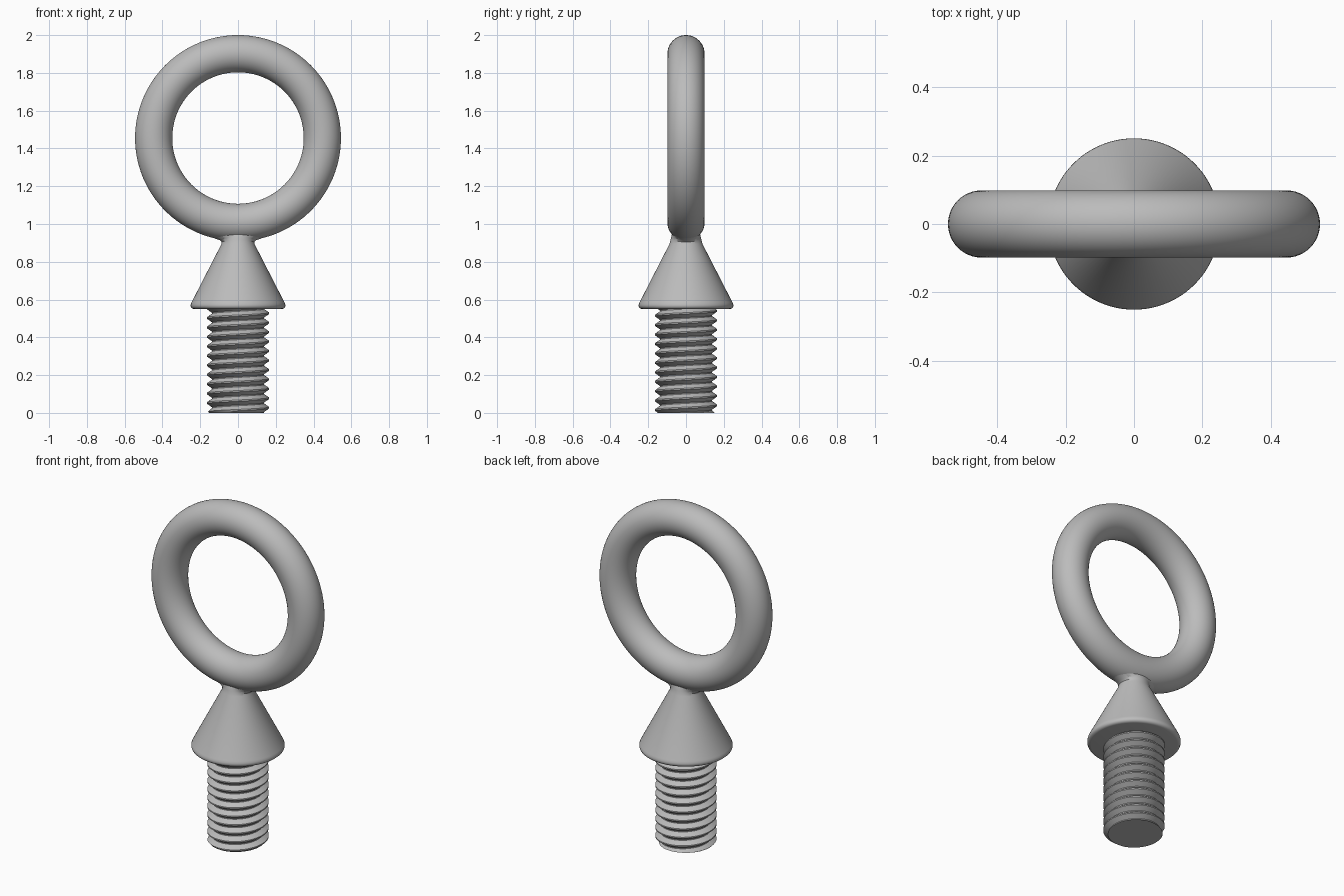
import bpy, bmesh, math
from math import sin, cos, tau, sqrt

if "Cube" in bpy.data.objects:
    bpy.data.objects.remove(bpy.data.objects["Cube"], do_unlink=True)

steel = bpy.data.materials.new("grey steel")
steel.use_nodes = True
color = (0.5, 0.5, 0.5, 1)
steel.diffuse_color = color
steel.node_tree.nodes["Principled BSDF"].inputs["Base Color"].default_value = color

RING_Z, RING_R, TUBE_R = 1.455, 0.4465, 0.0985
SHANK_TOP, PITCH = 0.552, 0.05
CREST, ROOT = 0.165, 0.138


def finish(obj, angle=30):
    """Give an object its material and smooth shading with sharp edges kept."""
    obj.data.materials.clear()
    obj.data.materials.append(steel)
    bpy.ops.object.select_all(action='DESELECT')
    obj.select_set(True)
    bpy.context.view_layer.objects.active = obj
    bpy.ops.object.shade_smooth_by_angle(angle=math.radians(angle))


def loft(name, loops, angle=30):
    """Skin a stack of closed vertex loops and cap both ends."""
    bm = bmesh.new()
    rows = [[bm.verts.new(p) for p in loop] for loop in loops]
    n = len(rows[0])
    for low, high in zip(rows, rows[1:]):
        for i in range(n):
            j = (i + 1) % n
            bm.faces.new((low[i], low[j], high[j], high[i]))
    bm.faces.new(rows[0][::-1])
    bm.faces.new(rows[-1])
    bmesh.ops.remove_doubles(bm, verts=bm.verts, dist=1e-5)
    bmesh.ops.recalc_face_normals(bm, faces=bm.faces)
    mesh = bpy.data.meshes.new(name)
    bm.to_mesh(mesh)
    bm.free()
    obj = bpy.data.objects.new(name, mesh)
    bpy.context.collection.objects.link(obj)
    finish(obj, angle)


def ring_underside(x, y):
    """Height of the ring's lower surface above a point."""
    reach = RING_R + sqrt(TUBE_R ** 2 - y ** 2)
    return RING_Z - sqrt(reach ** 2 - x ** 2)


# Lifting ring
bpy.ops.mesh.primitive_torus_add(
    major_radius=RING_R, minor_radius=TUBE_R, major_segments=128,
    minor_segments=48, location=(0, 0, RING_Z), rotation=(math.pi / 2, 0, 0))
ring = bpy.context.object
ring.name = "lifting_ring"
finish(ring)

# Conical collar with a rounded rim, flaring into the ring at its neck
SIDES = 96
angles = [tau * i / SIDES for i in range(SIDES)]
profile = [(0.232, 0.55), (0.241, 0.552), (0.248, 0.558), (0.251, 0.566),
           (0.25, 0.575), (0.246, 0.585), (0.087, 0.895)]
collar = [[(r * cos(a), r * sin(a), z) for a in angles] for r, z in profile]
for rx, ry, blend in ((0.086, 0.081, 0.45), (0.096, 0.077, 0.8), (0.13, 0.074, 1.02)):
    loop = []
    for a in angles:
        x, y = rx * cos(a), ry * sin(a)
        loop.append((x, y, 0.895 + blend * (ring_underside(x, y) - 0.895)))
    collar.append(loop)
loft("conical_collar", collar)

# Threaded shank: each row follows the helix and is trimmed at both ends
CORNERS = ((0, ROOT), (0.1, ROOT), (0.48, CREST), (0.62, CREST), (1, ROOT))


def thread_radius(phase):
    phase %= 1
    for (p0, r0), (p1, r1) in zip(CORNERS, CORNERS[1:]):
        if phase <= p1:
            return r0 + (r1 - r0) * (phase - p0) / (p1 - p0)
    return ROOT


turns = int(SHANK_TOP / PITCH) + 2
thread = []
for turn in range(-1, turns):
    for start, _ in CORNERS[:-1]:
        loop = []
        for a in angles:
            z = min(max((turn + start + a / tau) * PITCH, 0), SHANK_TOP)
            r = thread_radius(z / PITCH - a / tau)
            r = min(r, 0.153 + z)  # chamfered tip
            loop.append((r * cos(a), r * sin(a), z))
        thread.append(loop)
# Re-index across the seam so the helix joins one turn up
STEP = len(CORNERS) - 1
bm = bmesh.new()
rows = [[bm.verts.new(p) for p in loop] for loop in thread]
for k in range(len(rows) - 1):
    for i in range(SIDES):
        if i < SIDES - 1:
            a, b = rows[k][i + 1], rows[k + 1][i + 1]
        elif k + STEP + 1 < len(rows):
            a, b = rows[k + STEP][0], rows[k + STEP + 1][0]
        else:
            continue
        bm.faces.new((rows[k][i], a, b, rows[k + 1][i]))
bmesh.ops.remove_doubles(bm, verts=bm.verts, dist=1e-5)
bmesh.ops.dissolve_degenerate(bm, edges=bm.edges, dist=1e-5)
bmesh.ops.holes_fill(bm, edges=[e for e in bm.edges if e.is_boundary], sides=0)
bmesh.ops.recalc_face_normals(bm, faces=bm.faces)
mesh = bpy.data.meshes.new("threaded_shank")
bm.to_mesh(mesh)
bm.free()
shank = bpy.data.objects.new("threaded_shank", mesh)
bpy.context.collection.objects.link(shank)
finish(shank)
